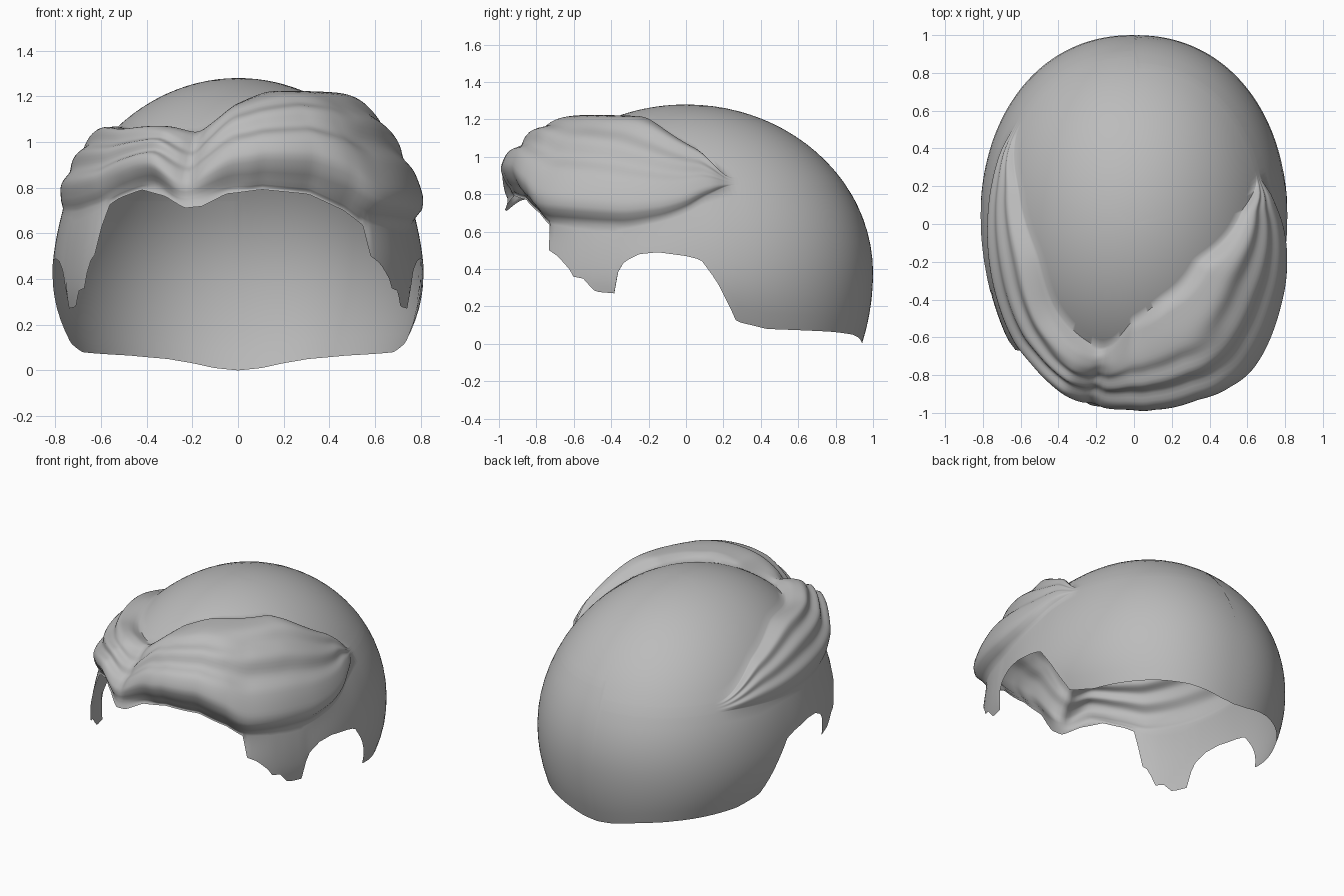
import bpy, bmesh, math

if "Cube" in bpy.data.objects:
    bpy.data.objects.remove(bpy.data.objects["Cube"])

WIDTH, HEIGHT, MID = 0.815, 0.9, 0.38      # skull half width, dome height, widest level
COLS, TOP_ROWS, WAVE_ROWS, HEM_ROWS = 220, 14, 36, 10
SQUARE = 2.17                              # squareness of the back of the skull


def lerp(pts, t):
    """Straight interpolation through (t, value) pairs."""
    if t <= pts[0][0]:
        return pts[0][1]
    for (a, va), (b, vb) in zip(pts, pts[1:]):
        if t <= b:
            return va + (vb - va) * (t - a) / max(b - a, 1e-6)
    return pts[-1][1]


def smooth(pts, t):
    """Monotone cubic interpolation through (t, value) pairs."""
    if t <= pts[0][0]:
        return pts[0][1]
    if t >= pts[-1][0]:
        return pts[-1][1]
    sec = [(q[1] - p[1]) / (q[0] - p[0]) for p, q in zip(pts, pts[1:])]
    i = next(k for k in range(len(sec)) if t <= pts[k + 1][0])

    def slope(k):
        if k == 0 or k == len(sec) or sec[k - 1] * sec[k] <= 0:
            return 0
        return 2 * sec[k - 1] * sec[k] / (sec[k - 1] + sec[k])
    h = pts[i + 1][0] - pts[i][0]
    u = (t - pts[i][0]) / h
    return ((2*u**3 - 3*u*u + 1) * pts[i][1] + (3*u*u - 2*u**3) * pts[i + 1][1]
            + h * ((u**3 - 2*u*u + u) * slope(i) + (u**3 - u*u) * slope(i + 1)))


def polar(z):
    """Angle down from the crown for a height."""
    return math.acos(min(1, (z - MID) / HEIGHT)) if z >= MID else math.pi / 2 + (MID - z) / HEIGHT


def ring(psi, t):
    """Relative radius and height on the skull, a little squarer at the back."""
    full = 1
    if math.cos(t) < 0:
        full = (abs(math.sin(t)) ** SQUARE + abs(math.cos(t)) ** SQUARE) ** (-1 / SQUARE)
    if psi <= math.pi / 2:
        s = math.sin(psi)
        return s * (1 + (full - 1) * s), HEIGHT * math.cos(psi)
    dz = HEIGHT * (psi - math.pi / 2)
    depth = 0.62 + 0.5 * max(0, -math.cos(t)) ** 1.5
    return full * math.sqrt(max(0.05, 1 - (dz / depth) ** 2)), -dz


def clamp(v):
    return max(-1, min(1, v))


# Hem: hairline over the brow (x, z), then sideburn and ear opening (y, z), then nape (angle, z)
brow = [(-.635, .47), (-.595, .52), (-.57, .66), (-.55, .71), (-.5, .74), (-.4, .77), (-.3, .74),
        (-.22, .69), (-.15, .70), (-.05, .76), (.1, .78), (.3, .76), (.45, .69), (.54, .62),
        (.56, .5), (.605, .465)]
side = [(-.6, .39), (-.59, .36), (-.54, .35), (-.48, .28), (-.375, .27), (-.365, .38), (-.33, .44),
        (-.25, .48), (-.15, .49), (0, .47), (.08, .45), (.16, .34), (.22, .22), (.26, .12), (.4, .08)]
nape = [(2.5, .065), (2.74, .05), (2.88, .032), (3.01, .01), (math.pi, 0)]
hem = [(math.asin(clamp(x / WIDTH / ring(polar(z), 0)[0])), z) for x, z in brow]
for y, z in side:
    nape.append((math.acos(clamp(-y / ring(polar(z), 1.5)[0])), z))
for t, z in nape:
    hem += [(t, z), (-t, z)]
hem.sort()

# Swept waves, by angle around the head: upper edge, lower edge, thickness, top limit, lip
upper = [(-2.2, .80), (-1.77, .975), (-1.256, 1.07), (-.776, 1.04), (-.36, 1.03), (0, 1.155),
         (.5, 1.19), (1.07, 1.185), (1.64, 1.035), (1.88, .89)]
lower = [(-2.2, .74), (-1.6, .70), (-1.2, .69), (-.9, .71), (-.75, .75), (-.5, .79), (-.3, .73),
         (0, .79), (.35, .78), (.6, .71), (.8, .64), (1.2, .63), (1.4, .66), (1.55, .71), (1.7, .79),
         (1.88, .85)]
thick = [(-2.2, 0), (-1.95, .04), (-1.5, .075), (-1.2, .1), (-.8, .13), (-.5, .155), (-.36, .10),
         (-.28, .06), (-.2, .1), (0, .17), (.3, .205), (.55, .22), (.8, .19), (1.2, .145), (1.5, .095),
         (1.72, .055), (1.88, 0)]
limit = [(-1.2, 1.10), (-.6, 1.085), (-.3, 1.06), (0, 1.17), (.4, 1.225)]
lip = [(-1.2, 0), (-.9, .025), (-.3, .065), (0, .03), (.8, .03), (1.25, 0)]
# Cross-sections with strand grooves: brow, right temple, left temple
brow_cut = [(0, 0), (.08, .7), (.2, 1), (.3, .98), (.4, .85), (.5, 1), (.62, .83), (.72, .97),
            (.84, .85), (.93, .5), (1, .1)]
right_cut = [(0, 0), (.08, .65), (.2, 1), (.32, .85), (.45, 1), (.58, .78), (.7, .92), (.86, .85),
             (.94, .65), (1, .1)]
left_cut = [(0, 0), (.1, .45), (.22, .95), (.34, .75), (.48, 1), (.62, .75), (.75, .9), (.9, .5), (1, .1)]
to_right, to_left = [(.4, 0), (.9, 1)], [(-1, 1), (-.4, 0)]


def section(s, t):
    """Blend the cross-sections around the head."""
    r, l = smooth(to_right, t), smooth(to_left, t)
    return (1 - r - l) * smooth(brow_cut, s) + r * smooth(right_cut, s) + l * smooth(left_cut, s)


bm = bmesh.new()
crown = bm.verts.new((0, 0, MID + HEIGHT))
columns = []
for c in range(COLS):
    t = -math.pi + 2 * math.pi * c / COLS
    p_hem = polar(lerp(hem, t))
    p_up = polar(smooth(upper, t))
    p_low = max(p_up + .02, min(polar(smooth(lower, t)), p_hem - .02))
    d, e, cap = smooth(thick, t), smooth(lip, t), smooth(limit, t) - MID
    rows = [(p_up * (i + 1) / TOP_ROWS, 1) for i in range(TOP_ROWS)]
    for i in range(1, WAVE_ROWS + 1):
        s = i / WAVE_ROWS
        psi = p_up + (p_low - p_up) * s
        k = 1 + d * section(s, t) + e * s * s
        h = ring(psi, t)[1]
        if h > 0.05:                       # ease the wave under its top limit
            room = max(.012, cap - h)
            k = 1 + (k - 1) / (1 + ((k - 1) * h / room) ** 4) ** .25
        rows.append((psi, k))
    k_end = rows[-1][1]
    for i in range(1, HEM_ROWS + 1):
        s = i / HEM_ROWS
        base = 1 + e
        rows.append((p_low + (p_hem - p_low) * s, base + (k_end - base) * (1 - s) ** 3))
    col = []
    for psi, k in rows:
        r, h = ring(psi, t)
        col.append(bm.verts.new((WIDTH * r * k * math.sin(t), -r * k * math.cos(t), MID + h * k)))
    columns.append(col)

for a, b in zip(columns, columns[1:] + columns[:1]):
    bm.faces.new((crown, a[0], b[0]))
    for i in range(len(a) - 1):
        bm.faces.new((a[i], a[i + 1], b[i + 1], b[i]))
bm.normal_update()

mesh = bpy.data.meshes.new("swept_hair")
bm.to_mesh(mesh)
bm.free()
hair = bpy.data.objects.new("swept_hair", mesh)
bpy.context.collection.objects.link(hair)

grey = bpy.data.materials.new("plain grey")
grey.diffuse_color = (0.5, 0.5, 0.5, 1)
grey.use_nodes = True
grey.node_tree.nodes["Principled BSDF"].inputs["Base Color"].default_value = grey.diffuse_color
mesh.materials.append(grey)

bpy.context.view_layer.objects.active = hair
hair.select_set(True)
bpy.ops.object.shade_smooth_by_angle(angle=math.radians(60))
